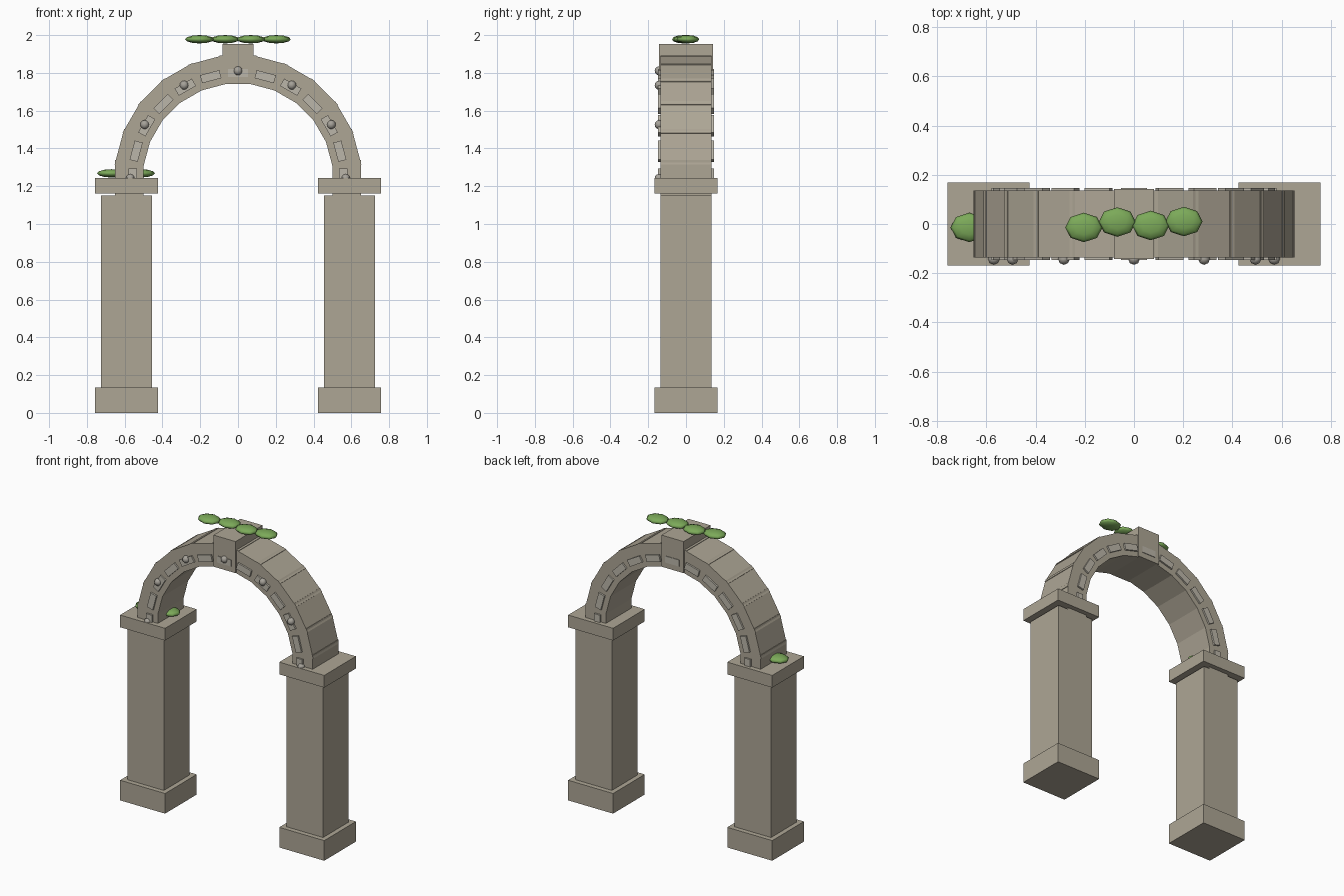
import bpy
from math import radians, sin, cos
from mathutils import Matrix

if "Cube" in bpy.data.objects:
    bpy.data.objects.remove(bpy.data.objects["Cube"])


def mat(name, r, g, b):
    m = bpy.data.materials.new(name)
    m.diffuse_color = (r, g, b, 1)
    m.use_nodes = True
    m.node_tree.nodes["Principled BSDF"].inputs["Base Color"].default_value = m.diffuse_color
    return m


STONE = mat("stone", 0.42, 0.38, 0.30)
LIGHT = mat("pale_stone", 0.50, 0.47, 0.40)
STUD = mat("stud_stone", 0.38, 0.36, 0.32)
LEAF = mat("leaf", 0.20, 0.40, 0.10)


def box(name, loc, size, material=STONE, tilt=0.0):
    bpy.ops.mesh.primitive_cube_add(size=1)
    o = bpy.context.object
    o.name = name
    o.data.transform(Matrix.Diagonal((*size, 1)))
    o.location = loc
    o.rotation_euler = (0, tilt, 0)
    o.data.materials.append(material)
    return o


def ball(name, loc, radii, material):
    bpy.ops.mesh.primitive_uv_sphere_add(segments=8, ring_count=6, radius=1)
    o = bpy.context.object
    o.name = name
    o.data.transform(Matrix.Diagonal((*radii, 1)))
    o.location = loc
    o.data.materials.append(material)
    bpy.ops.object.shade_smooth()
    return o


# Pillars: plinth, six stacked blocks, capital
BLOCK = 1.015 / 6
for side, sx in (("left", -1), ("right", 1)):
    x = sx * 0.591
    box(f"{side}_plinth", (x, 0, 0.0675), (0.334, 0.336, 0.135))
    for i in range(6):
        box(f"{side}_pillar_block", (x, 0, 0.135 + BLOCK * (i + 0.5)), (0.271, 0.271, BLOCK))
    box(f"{side}_capital", (x, 0, 1.203), (0.334, 0.336, 0.082))

# Arch stones every 15 degrees, with an inlay front and back and studs on every second one
CZ = 1.241
for i in range(13):
    a = radians(15 * i)

    def polar(r, y):
        return (r * cos(a), y, CZ + r * sin(a))

    box("arch_stone", polar(0.575, 0), (0.15, 0.271, 0.195), STONE, -a)
    for y in (-0.138, 0.138):
        box("arch_inlay", polar(0.558, y), (0.044, 0.018, 0.105), LIGHT, -a)
    if i % 2 == 0:
        ball("arch_stud", polar(0.57, -0.142), (0.024, 0.024, 0.024), STUD)

# Keystone
box("keystone", (0, 0, 1.846), (0.164, 0.286, 0.212))

# Leaves on the crown and on the left capital
for x, y, z in ((-0.204, -0.014, 1.978), (-0.068, 0.008, 1.978), (0.068, -0.006, 1.978),
                (0.203, 0.01, 1.978), (-0.67, -0.014, 1.268), (-0.516, 0.006, 1.268)):
    ball("leaf", (x, y, z), (0.076, 0.06, 0.022), LEAF)
